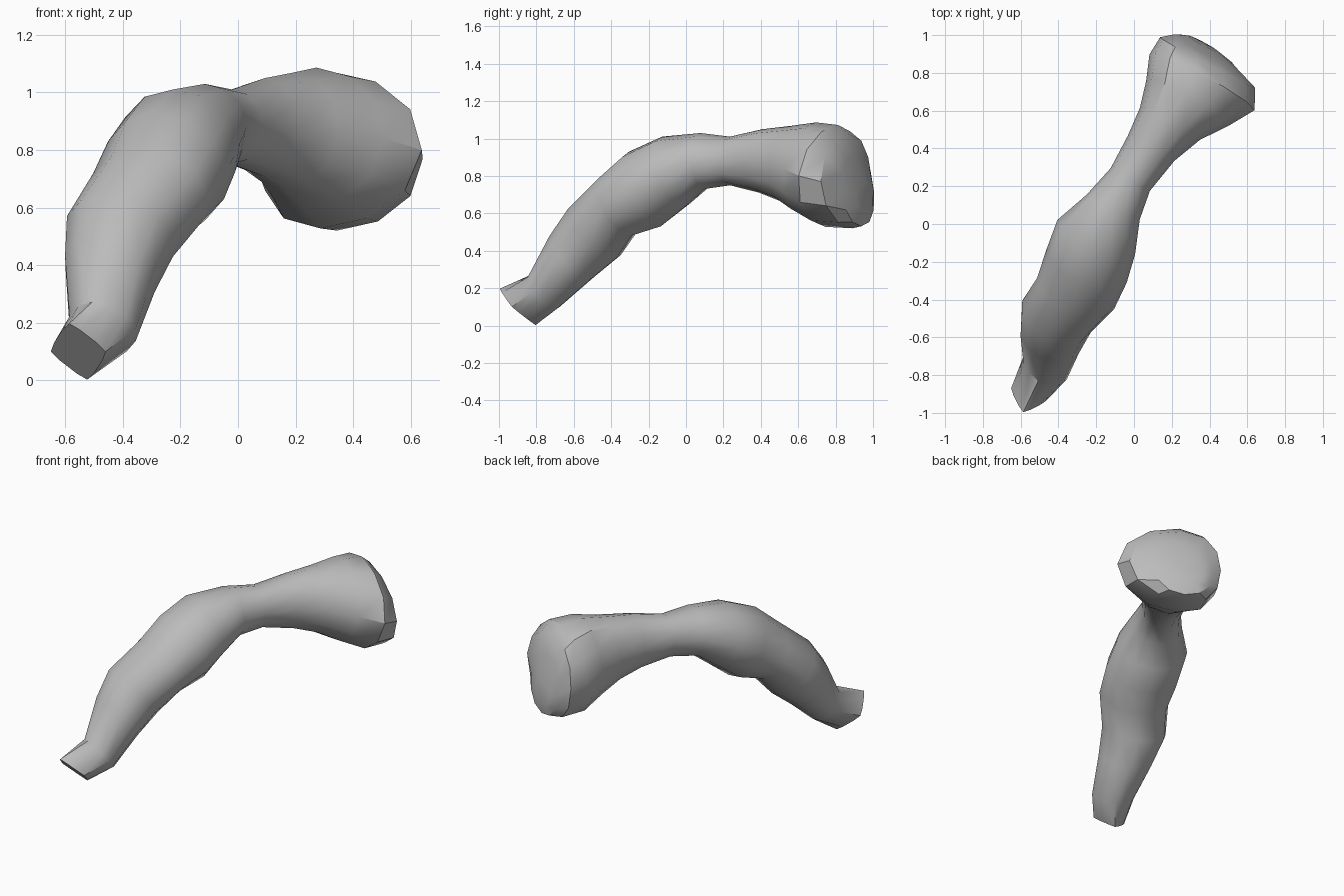
import bpy, bmesh, math
from mathutils import Vector

cube = bpy.data.objects.get("Cube")
if cube:
    bpy.data.objects.remove(cube, do_unlink=True)

SIDES = 12

# Cross-sections from the narrow tip to the bulbous end:
# centre x, y, z, half width, half height, pitch, yaw,
# roundness (over 1 = diamond), optional skew of top and bottom to the right
SECTIONS = [
    (-0.555, -0.90, 0.10, 0.10, 0.14, 46, -18, 1.7),
    (-0.47, -0.76, 0.18, 0.13, 0.12, 40, -28, 1.1),
    (-0.445, -0.61, 0.37, 0.17, 0.165, 40, -26, 1),
    (-0.41, -0.49, 0.50, 0.20, 0.19, 42, -25, 1),
    (-0.31, -0.37, 0.64, 0.22, 0.18, 28, -22, 1),
    (-0.25, -0.22, 0.73, 0.23, 0.22, 25, -23, 1),
    (-0.20, -0.07, 0.82, 0.225, 0.20, 18, -24, 1),
    (-0.11, 0.09, 0.88, 0.155, 0.15, 5, -25, 0.95),
    (-0.02, 0.235, 0.88, 0.12, 0.13, 0, -30, 0.95),
    (0.09, 0.40, 0.88, 0.14, 0.17, -3, -28, 0.95),
    (0.19, 0.53, 0.865, 0.18, 0.205, -8, -28, 0.95, 0.1),
    (0.285, 0.64, 0.84, 0.25, 0.25, -10, -28, 0.95, 0.15),
    (0.36, 0.75, 0.80, 0.315, 0.275, -8, -28, 0.95, 0.2),
    (0.39, 0.855, 0.77, 0.285, 0.25, 2, -28, 0.95, 0.2),
    (0.375, 0.92, 0.72, 0.18, 0.19, 6, -28, 0.9),
    (0.365, 0.955, 0.68, 0.09, 0.08, 6, -28, 0.9),
]


def power(value, exponent):
    return math.copysign(abs(value) ** exponent, value)


def ring(bm, x, y, z, width, height, pitch, yaw, roundness, skew=0):
    """Add one cross-section, tilted along the bend."""
    pitch, yaw = math.radians(pitch), math.radians(yaw)
    side = Vector((math.cos(yaw), math.sin(yaw), 0))
    ahead = Vector((-math.sin(yaw), math.cos(yaw), 0))
    up = Vector((0, 0, math.cos(pitch))) - ahead * math.sin(pitch)
    verts = []
    for i in range(SIDES):
        a = math.tau * i / SIDES
        across = power(math.cos(a), roundness) - skew * math.sin(a) ** 2
        verts.append(bm.verts.new(Vector((x, y, z)) + side * width * across
                     + up * height * power(math.sin(a), roundness)))
    return verts


# Curved body lofted through the sections
bm = bmesh.new()
rings = [ring(bm, *section) for section in SECTIONS]
for a, b in zip(rings, rings[1:]):
    for i in range(SIDES):
        j = (i + 1) % SIDES
        bm.faces.new((a[i], a[j], b[j], b[i]))
bm.faces.new(rings[0])
bm.faces.new(rings[-1])
bmesh.ops.recalc_face_normals(bm, faces=bm.faces)
mesh = bpy.data.meshes.new("curved_body")
bm.to_mesh(mesh)
bm.free()
body = bpy.data.objects.new("curved_body", mesh)
bpy.context.collection.objects.link(body)

# Plain grey surface
grey = bpy.data.materials.new("grey")
grey.use_nodes = True
colour = (0.5, 0.5, 0.5, 1)
grey.diffuse_color = colour
grey.node_tree.nodes["Principled BSDF"].inputs["Base Color"].default_value = colour
mesh.materials.append(grey)

# Soft shading that keeps the stronger creases
bpy.ops.object.select_all(action="DESELECT")
body.select_set(True)
bpy.context.view_layer.objects.active = body
bpy.ops.object.shade_smooth_by_angle(angle=math.radians(35))
